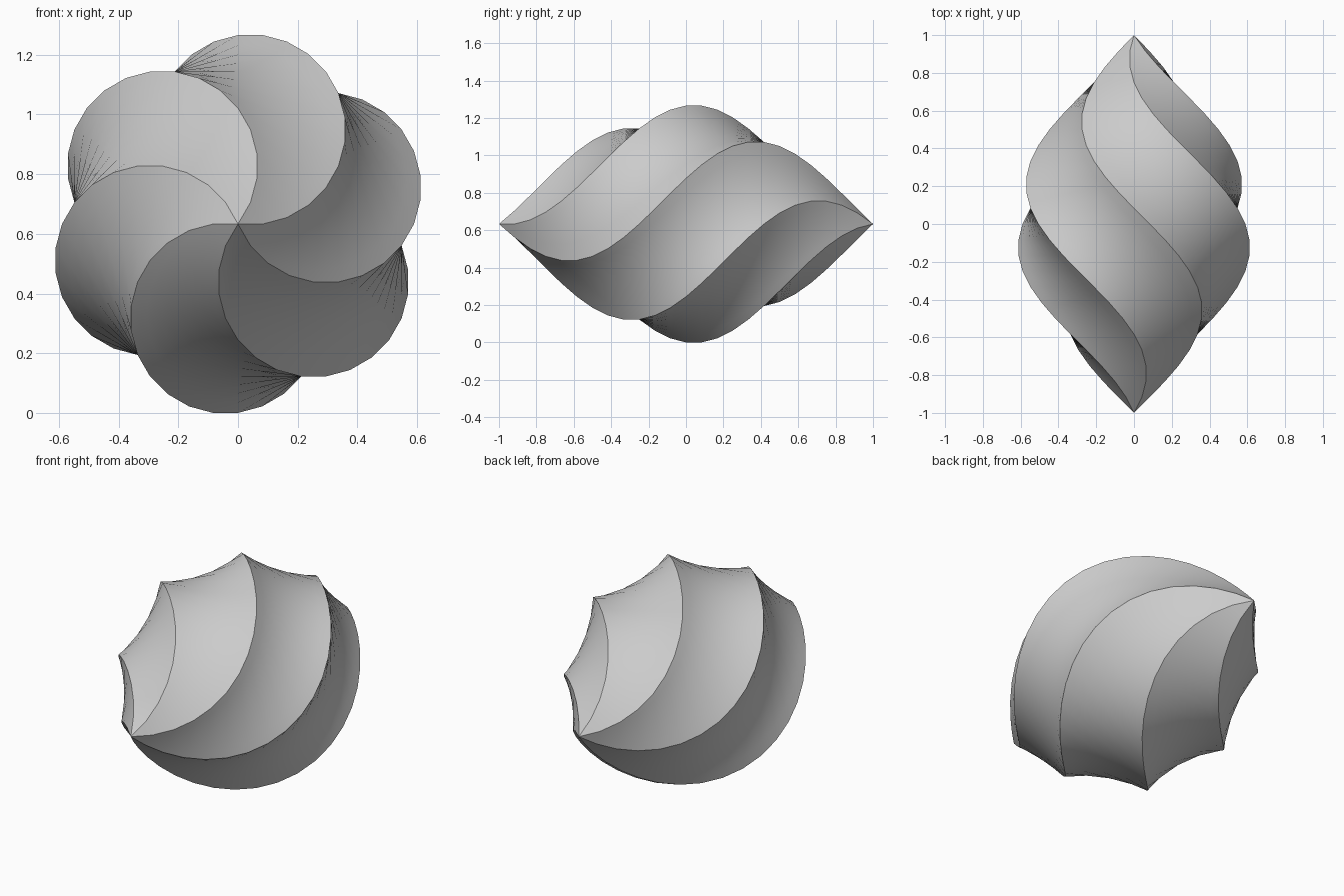
import bpy, bmesh, math

if "Cube" in bpy.data.objects:
    bpy.data.objects.remove(bpy.data.objects["Cube"])

SIDES = 6        # ridges around the long axis
STEPS = 24       # rings from pole to pole
SUB = 8          # points across each ruled strip
R = 0.6385       # ridge radius at the middle
START = math.radians(82.5)
HEIGHT = 0.633   # height of the axis

bm = bmesh.new()
front_pole = bm.verts.new((0, -1, 0))
back_pole = bm.verts.new((0, 1, 0))

# hexagonal rings that turn half a revolution while swelling and shrinking
rings = []
for i in range(1, STEPS):
    y = -1 + 2 * i / STEPS
    turn = y * math.pi / 2
    radius = R * math.cos(turn)
    corners = [(radius * math.cos(START + turn + k * math.tau / SIDES),
                radius * math.sin(START + turn + k * math.tau / SIDES))
               for k in range(SIDES)]
    ring = []
    for k in range(SIDES):
        (ax, az), (bx, bz) = corners[k], corners[(k + 1) % SIDES]
        for s in range(SUB):
            f = s / SUB
            ring.append(bm.verts.new((ax + (bx - ax) * f, y, az + (bz - az) * f)))
    rings.append(ring)

# skin between rings and caps at the poles
n = SIDES * SUB
for j in range(n):
    k = (j + 1) % n
    bm.faces.new((front_pole, rings[0][j], rings[0][k]))
    bm.faces.new((back_pole, rings[-1][k], rings[-1][j]))
    for a, b in zip(rings, rings[1:]):
        bm.faces.new((a[j], b[j], b[k], a[k]))
bmesh.ops.recalc_face_normals(bm, faces=bm.faces)

# smooth strips with crisp spiral ridges
for f in bm.faces:
    f.smooth = True
for j in range(0, n, SUB):
    path = [front_pole] + [r[j] for r in rings] + [back_pole]
    for a, b in zip(path, path[1:]):
        bm.edges.get((a, b)).smooth = False

mesh = bpy.data.meshes.new("spiral_body")
bm.to_mesh(mesh)
bm.free()
body = bpy.data.objects.new("spiral_body", mesh)
body.location.z = HEIGHT
bpy.context.collection.objects.link(body)

grey = bpy.data.materials.new("light_grey")
grey.diffuse_color = (0.6, 0.6, 0.6, 1)
grey.use_nodes = True
grey.node_tree.nodes["Principled BSDF"].inputs["Base Color"].default_value = grey.diffuse_color
mesh.materials.append(grey)
